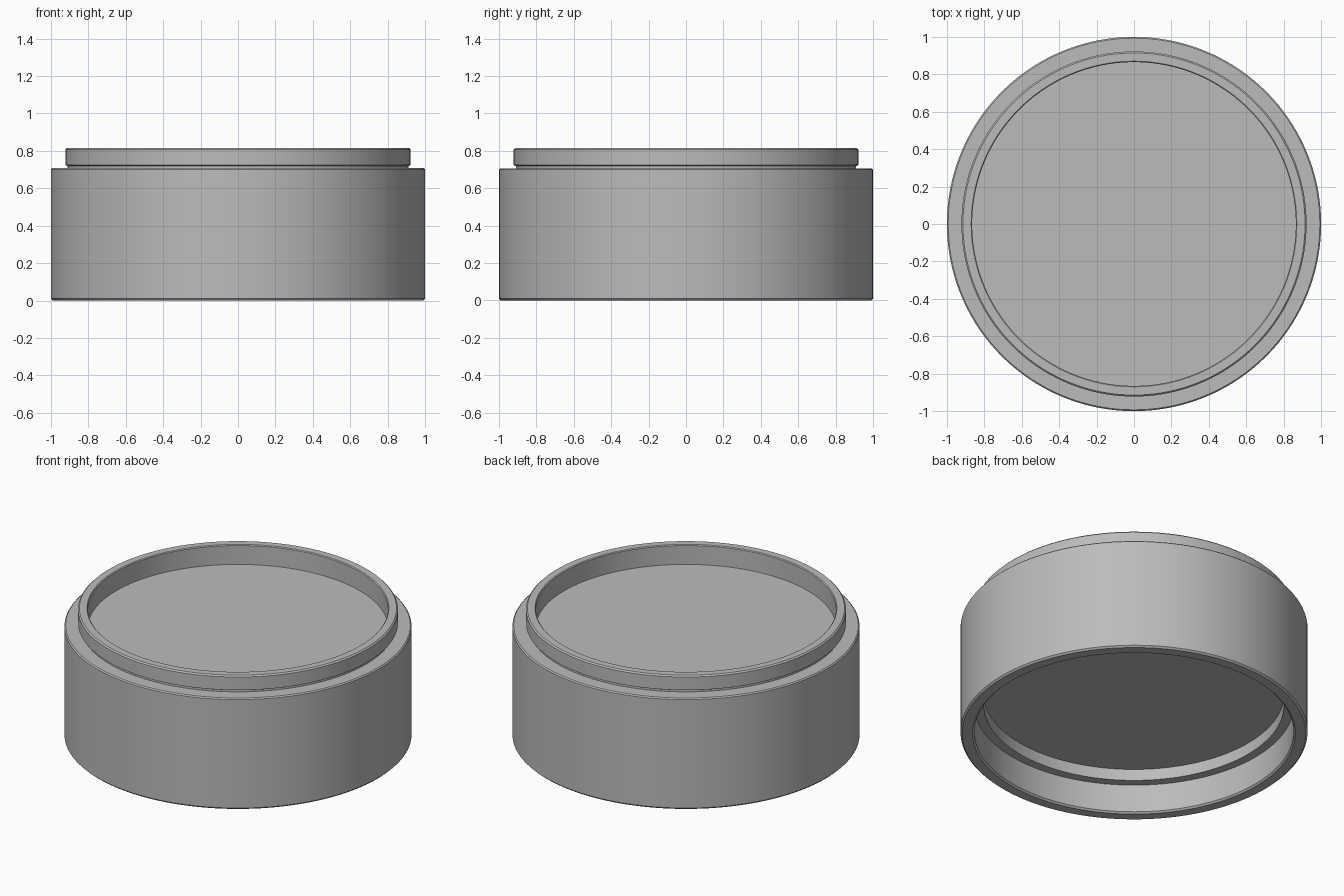
import bpy, bmesh, math
from mathutils import Matrix, Vector

cube = bpy.data.objects.get("Cube")
if cube:
    bpy.data.objects.remove(cube, do_unlink=True)

SEGMENTS = 160

# Single grey material
grey = bpy.data.materials.new("plain_grey")
grey.use_nodes = True
colour = (0.5, 0.5, 0.5, 1)
grey.diffuse_color = colour
grey.node_tree.nodes["Principled BSDF"].inputs["Base Color"].default_value = colour


def add_object(name, bm):
    bmesh.ops.recalc_face_normals(bm, faces=bm.faces)
    mesh = bpy.data.meshes.new(name)
    bm.to_mesh(mesh)
    bm.free()
    mesh.materials.append(grey)
    obj = bpy.data.objects.new(name, mesh)
    bpy.context.collection.objects.link(obj)
    return obj


def lathe(name, profile):
    """Spin a (radius, z) profile around z; both ends are closed by flat discs."""
    bm = bmesh.new()
    verts = [bm.verts.new((r, 0, z)) for r, z in profile]
    edges = [bm.edges.new(pair) for pair in zip(verts, verts[1:])]
    bmesh.ops.spin(bm, geom=verts + edges, cent=(0, 0, 0), axis=(0, 0, 1),
                   angle=math.tau, steps=SEGMENTS, use_duplicate=False)
    bmesh.ops.remove_doubles(bm, verts=bm.verts, dist=0.0005)
    bmesh.ops.holes_fill(bm, edges=[e for e in bm.edges if e.is_boundary], sides=0)
    return add_object(name, bm)


# Stacking container: underside recess, outer wall, shoulder, rim, upper recess
container = lathe("container_body", [
    (0.865, 0.26), (0.865, 0.187), (0.92, 0.187), (0.92, 0.01), (0.93, 0),
    (0.99, 0), (1, 0.01), (1, 0.7), (0.993, 0.707),
    (0.91, 0.707), (0.91, 0.718), (0.922, 0.724), (0.922, 0.807), (0.914, 0.815),
    (0.87, 0.815), (0.865, 0.81), (0.865, 0.69)])

# Tiny locating notch in the inner ledge
bm = bmesh.new()
angle = math.radians(-6)
place = (Matrix.Rotation(angle, 4, 'Z') @ Matrix.Translation(Vector((0.88, 0, 0.187)))
         @ Matrix.Diagonal((0.05, 0.025, 0.03, 1)))
bmesh.ops.create_cube(bm, size=1, matrix=place)
cutter = add_object("notch_cutter", bm)
cutter.hide_render = True
cutter.hide_viewport = True
cut = container.modifiers.new("notch", 'BOOLEAN')
cut.operation = 'DIFFERENCE'
cut.solver = 'EXACT'
cut.object = cutter
bpy.context.view_layer.objects.active = container
container.select_set(True)
bpy.ops.object.modifier_apply(modifier=cut.name)
bpy.data.objects.remove(cutter, do_unlink=True)

# Smooth walls with crisp edges
bpy.ops.object.shade_smooth_by_angle(angle=math.radians(30))
